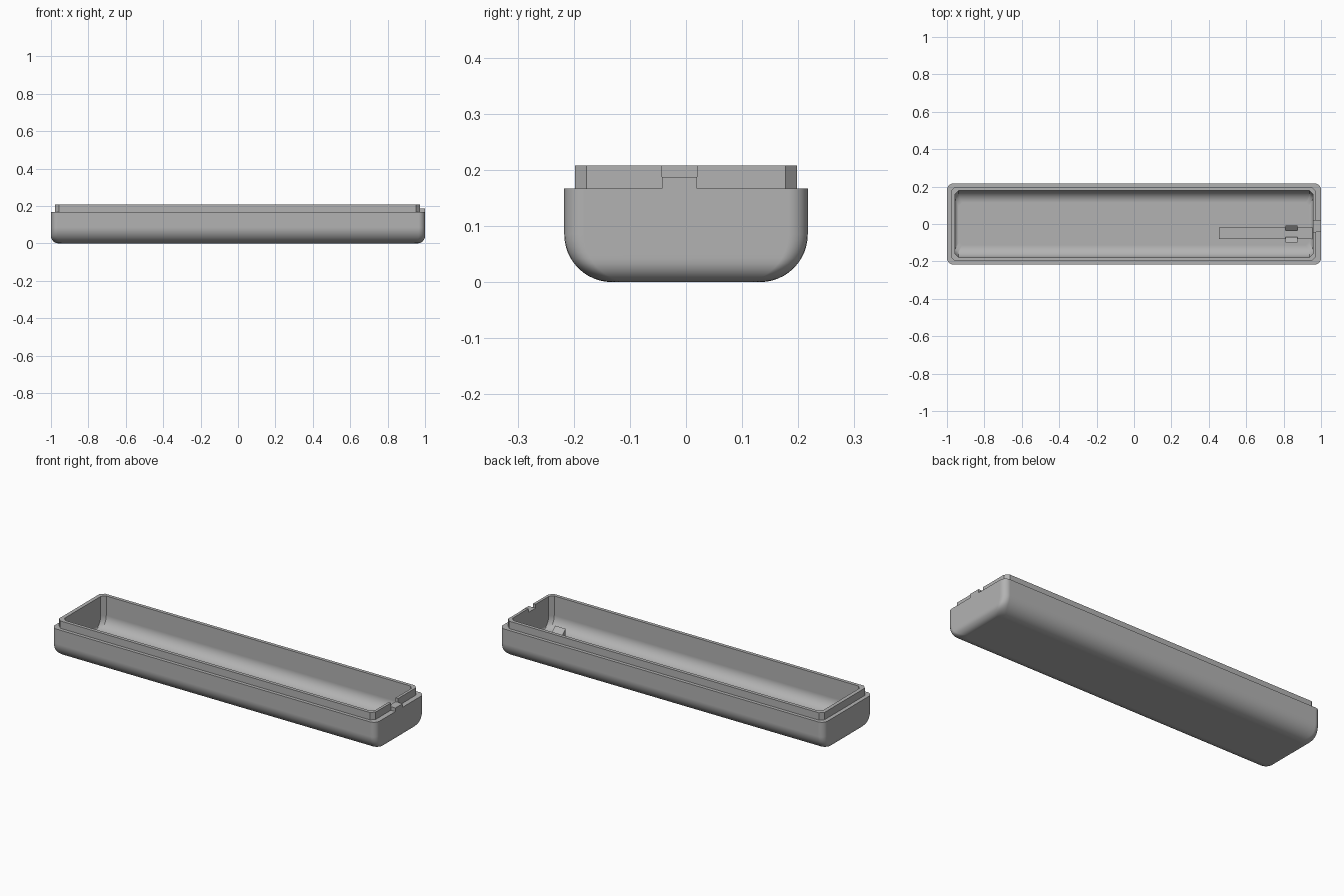
import bpy, bmesh, math

cube = bpy.data.objects.get("Cube")
if cube:
    bpy.data.objects.remove(cube, do_unlink=True)

grey = bpy.data.materials.new("plain grey")
grey.use_nodes = True
COLOUR = (0.45, 0.45, 0.45, 1)
grey.diffuse_color = COLOUR
grey.node_tree.nodes["Principled BSDF"].inputs["Base Color"].default_value = COLOUR

CORNER_STEPS = 6
FILLET_STEPS = 12
RIM_Z, LIP_Z, FLOOR_Z = 0.167, 0.208, 0.035


def make_object(name, bm):
    bmesh.ops.recalc_face_normals(bm, faces=bm.faces)
    mesh = bpy.data.meshes.new(name)
    bm.to_mesh(mesh)
    bm.free()
    mesh.materials.append(grey)
    obj = bpy.data.objects.new(name, mesh)
    bpy.context.collection.objects.link(obj)
    return obj


def ring(bm, hx, hy, z, corner, rounded, cx=0):
    """Rectangle ring whose corners are either round or cut straight."""
    verts = []
    for q, (sx, sy) in enumerate([(1, 1), (-1, 1), (-1, -1), (1, -1)]):
        for i in range(CORNER_STEPS + 1):
            t = i / CORNER_STEPS
            if q % 2:
                t = 1 - t
            a = t * math.pi / 2
            u, v = (math.cos(a), math.sin(a)) if rounded else (1 - t, t)
            x = sx * (hx - corner + corner * u)
            y = sy * (hy - corner + corner * v)
            verts.append(bm.verts.new((cx + x, y, z)))
    return verts


def fillet_inset(h, r):
    return r - math.sqrt(r * r - (r - h) ** 2) if h < r else 0


def bowl_rings(bm, hx, hy, base, rx, ry, corner, rounded):
    """Rings rising from a flat base through a fillet to the vertical wall."""
    rings = []
    for i in range(FILLET_STEPS + 1):
        h = ry * (1 - math.cos(i / FILLET_STEPS * math.pi / 2))
        rings.append(ring(bm, hx - fillet_inset(h, rx), hy - fillet_inset(h, ry),
                          base + h, corner, rounded))
    return rings


def box(name, x, y, z):
    bm = bmesh.new()
    bmesh.ops.create_cube(bm, size=1)
    for v in bm.verts:
        v.co = [lo if c < 0 else hi for c, (lo, hi) in zip(v.co, (x, y, z))]
    return make_object(name, bm)


# Case: outer skin, rim, raised lip and hollow inside as one closed surface
bm = bmesh.new()
rings = bowl_rings(bm, 1.0, 0.217, 0, 0.04, 0.085, 0.035, True)
rings.append(ring(bm, 1.0, 0.217, RIM_Z, 0.035, True))
for z in (RIM_Z, LIP_Z):
    rings.append(ring(bm, 0.975, 0.198, z, 0.021, False, -0.003))
rings.append(ring(bm, 0.957, 0.179, LIP_Z, 0.02, False))
rings += reversed(bowl_rings(bm, 0.957, 0.179, FLOOR_Z, 0.02, 0.065, 0.02, False))
for a, b in zip(rings, rings[1:]):
    for i in range(len(a)):
        j = (i + 1) % len(a)
        bm.faces.new((a[i], a[j], b[j], b[i]))
bm.faces.new(rings[0])
bm.faces.new(rings[-1])
case = make_object("case", bm)

# Notch through the lip at the left end
NOTCH_Y = (-0.043, 0.02)
cutter = box("notch_cutter", (0.93, 1.05), NOTCH_Y, (0.187, 0.25))
cutter.hide_render = True
cut = case.modifiers.new("notch", 'BOOLEAN')
cut.operation = 'DIFFERENCE'
cut.solver = 'EXACT'
cut.object = cutter
bpy.context.view_layer.objects.active = case
case.select_set(True)
bpy.ops.object.modifier_apply(modifier=cut.name)
bpy.data.objects.remove(cutter, do_unlink=True)
bpy.ops.object.shade_smooth_by_angle(angle=math.radians(30))
case.modifiers.new("even_shading", 'WEIGHTED_NORMAL').keep_sharp = True

# Tab filling the notch out to the end wall
box("notch_tab", (0.965, 1.0), NOTCH_Y, (RIM_Z, 0.187))

# Flat rail on the floor
box("floor_rail", (0.455, 0.957), (-0.08, -0.02), (FLOOR_Z - 0.005, FLOOR_Z + 0.012))

# Pair of clips with tops sloping in over the rail
for name, side in (("left_clip", 1), ("right_clip", -1)):
    clip = box(name, (0.81, 0.875), sorted((-0.053 + side * 0.017, -0.053 + side * 0.045)),
               (FLOOR_Z - 0.005, FLOOR_Z + 0.055))
    for v in clip.data.vertices:
        if v.co.z > FLOOR_Z and (v.co.y + 0.053) * side < 0.03:
            v.co.z -= 0.025
